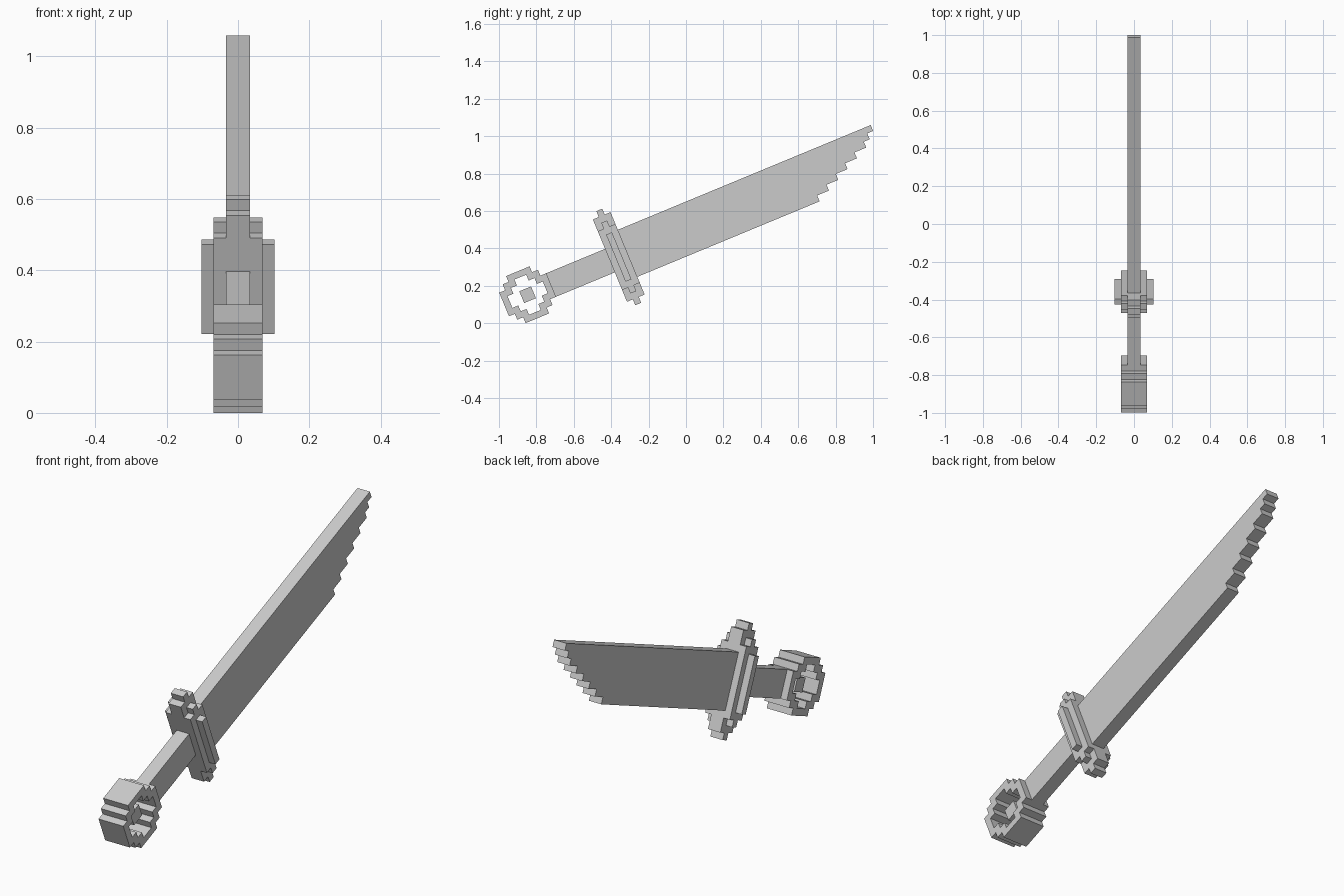
import bpy, bmesh, math
from mathutils import Matrix, Vector

cube = bpy.data.objects.get("Cube")
if cube:
    bpy.data.objects.remove(cube, do_unlink=True)

UNIT = 0.03403                                   # edge of one block
START = Vector((0, -0.8604, 0.3282))             # pommel end, lower blade edge
TILT = Matrix.Rotation(math.radians(22.5), 3, 'X')

grey = bpy.data.materials.new("plain_grey")
grey.use_nodes = True
grey.diffuse_color = (0.6, 0.6, 0.6, 1)
bsdf = grey.node_tree.nodes["Principled BSDF"]
bsdf.inputs["Base Color"].default_value = (0.6, 0.6, 0.6, 1)
bsdf.inputs["Roughness"].default_value = 0.8


def box(u0, u1, v0, v1, half):
    """Block cells: along the sword, across it, and half the thickness."""
    return {(x, u, v) for x in range(-half, half)
            for u in range(u0, u1) for v in range(v0, v1)}


def make_part(name, cells):
    """Outer skin of a set of blocks, with flat areas merged."""
    bm = bmesh.new()
    verts = {}

    def corner(p):
        if p not in verts:
            verts[p] = bm.verts.new(TILT @ (START + UNIT * Vector(p)))
        return verts[p]

    for cell in cells:
        for axis in range(3):
            a, b = (axis + 1) % 3, (axis + 2) % 3
            for side in (0, 1):
                near = list(cell)
                near[axis] += 2 * side - 1
                if tuple(near) in cells:
                    continue
                loop = []
                for da, db in ((0, 0), (1, 0), (1, 1), (0, 1)):
                    p = list(cell)
                    p[axis] += side
                    p[a] += da
                    p[b] += db
                    loop.append(corner(tuple(p)))
                bm.faces.new(loop if side else loop[::-1])
    bmesh.ops.dissolve_limit(bm, angle_limit=0.01, verts=bm.verts[:], edges=bm.edges[:])
    mesh = bpy.data.meshes.new(name)
    bm.to_mesh(mesh)
    bm.free()
    mesh.materials.append(grey)
    bpy.context.collection.objects.link(bpy.data.objects.new(name, mesh))


# Pommel: stepped round ring with a loose block in the middle
disc = box(0, 8, 2, 6, 2) | box(1, 7, 1, 7, 2) | box(2, 6, 0, 8, 2)
hole = box(1, 7, 3, 5, 2) | box(2, 6, 2, 6, 2) | box(3, 5, 1, 7, 2)
make_part("pommel_ring", disc - hole)
make_part("pommel_core", box(3, 5, 3, 5, 1))

# Grip
make_part("grip", box(8, 18, 2, 6, 1))

# Guard: three layers, each thicker and shorter, with narrow end tabs
guard = box(19, 20, 0, 8, 3)
for half, reach in ((1, 3), (2, 1)):
    guard |= box(18, 21, -reach, 8 + reach, half)
    guard |= box(19, 20, -reach - 1, 9 + reach, half)
make_part("guard", guard)

# Blade: straight back, lower edge stepping up to the tip
blade = set()
for row, end in enumerate((52, 54, 56, 58, 60, 62, 63, 64)):
    blade |= box(21, end, row, row + 1, 1)
make_part("blade", blade)
